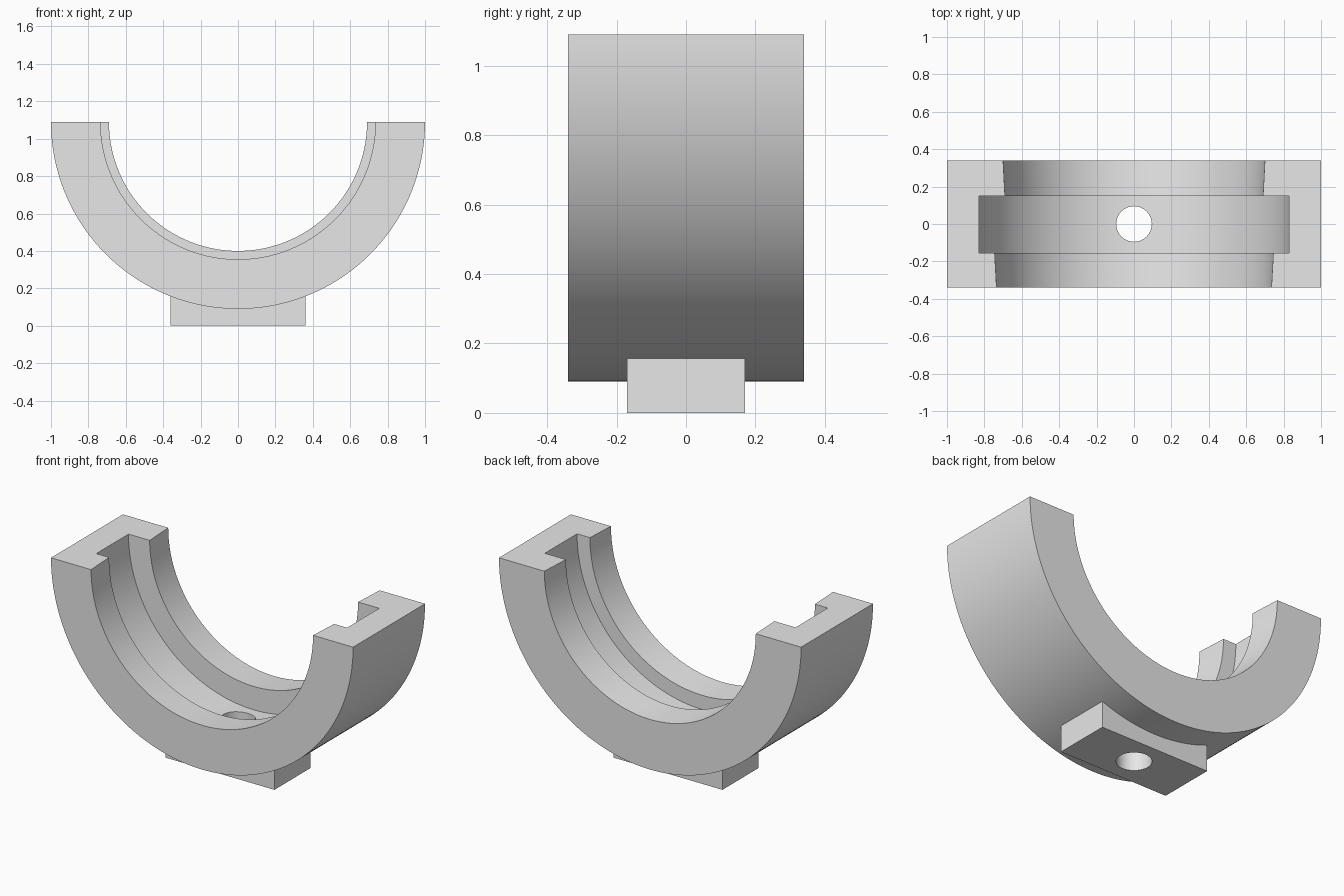
import bpy, bmesh, math
from mathutils import Matrix, Vector

if "Cube" in bpy.data.objects:
    bpy.data.objects.remove(bpy.data.objects["Cube"], do_unlink=True)

AXIS_Z = 1.09      # height of the bore axis
SEGMENTS = 96      # steps around the half ring

grey = bpy.data.materials.new("plain_grey")
grey.use_nodes = True
colour = (0.8, 0.8, 0.8, 1.0)
grey.diffuse_color = colour
grey.node_tree.nodes["Principled BSDF"].inputs["Base Color"].default_value = colour


def add_object(name, bm):
    bmesh.ops.recalc_face_normals(bm, faces=bm.faces)
    mesh = bpy.data.meshes.new(name)
    bm.to_mesh(mesh)
    bm.free()
    mesh.materials.append(grey)
    obj = bpy.data.objects.new(name, mesh)
    bpy.context.collection.objects.link(obj)
    return obj


def combine(target, other, operation):
    mod = target.modifiers.new(operation.lower(), "BOOLEAN")
    mod.object, mod.operation, mod.solver = other, operation, "EXACT"
    bpy.ops.object.modifier_apply(modifier=mod.name)
    bpy.data.objects.remove(other, do_unlink=True)


# Half ring: (radius, y) section with a groove and two tapered lips
section = [(1.0, -0.34), (1.0, 0.34), (0.70, 0.34), (0.69, 0.15),
           (0.83, 0.15), (0.83, -0.155), (0.745, -0.155), (0.735, -0.34)]
bm = bmesh.new()
rings = []
for i in range(SEGMENTS + 1):
    a = math.pi * i / SEGMENTS
    rings.append([bm.verts.new((r * math.cos(a), y, AXIS_Z - r * math.sin(a)))
                  for r, y in section])
n = len(section)
for r0, r1 in zip(rings, rings[1:]):
    for j in range(n):
        k = (j + 1) % n
        bm.faces.new((r0[j], r0[k], r1[k], r1[j]))
bm.faces.new(rings[0])
bm.faces.new(rings[-1])
shell = add_object("grooved_half_ring", bm)

# Mounting pad under the ring, its top buried in the wall
bm = bmesh.new()
bmesh.ops.create_cube(bm, size=1, matrix=Matrix.LocRotScale(
    Vector((0, 0, 0.10)), None, Vector((0.72, 0.34, 0.20))))
pad = add_object("mounting_pad", bm)

# Vertical bolt hole through wall and pad
bm = bmesh.new()
bmesh.ops.create_cone(bm, cap_ends=True, segments=48, radius1=0.095, radius2=0.095,
                      depth=0.8, matrix=Matrix.Translation((0, 0, 0.2)))
hole = add_object("bolt_hole_cutter", bm)
hole.hide_render = True

bpy.ops.object.select_all(action="DESELECT")
shell.select_set(True)
bpy.context.view_layer.objects.active = shell
combine(shell, pad, "UNION")
combine(shell, hole, "DIFFERENCE")
bpy.ops.object.shade_smooth_by_angle(angle=math.radians(30))
